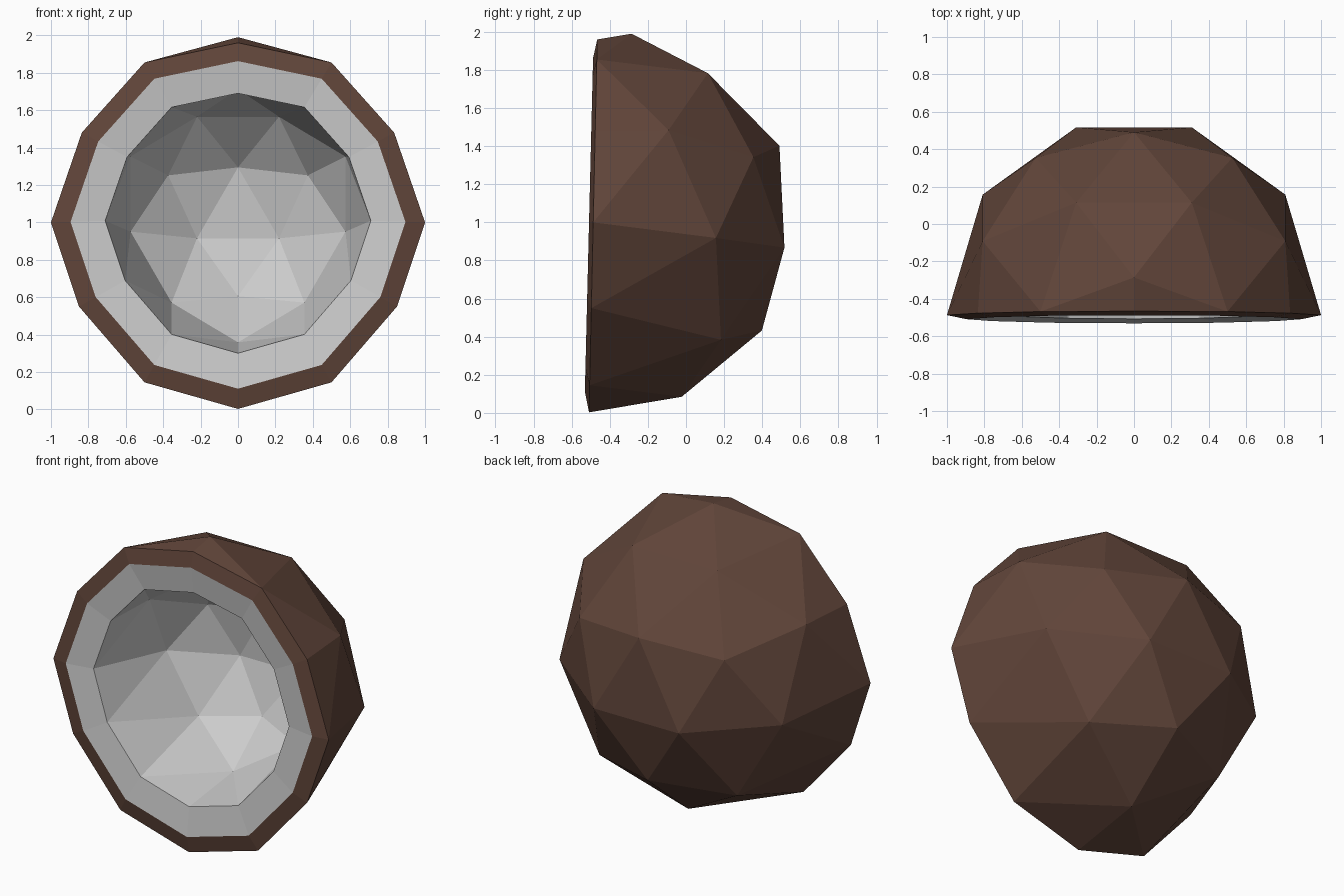
import bpy, bmesh, math
from mathutils import Matrix

if "Cube" in bpy.data.objects:
    bpy.data.objects.remove(bpy.data.objects["Cube"])

# Right half of the flattened mouth outline, (x, z - 1) from top to bottom
RIM = [(0, .96), (.5, .855), (.835, .48), (1, 0), (.85, -.45), (.5, -.855), (0, -.997)]
TILT = Matrix.Rotation(math.radians(-8), 4, 'X')


def rim_point(i, side, scale, y):
    x, z = RIM[i]
    return (side * x * scale, y + .022 * z, 1 + z * scale + (1 - scale) * .03)


def half_shell(scale, y_center, y_rim):
    """Low-poly half sphere with a flattened mouth; returns bmesh and ordered mouth loop."""
    bm = bmesh.new()
    bmesh.ops.create_icosphere(bm, subdivisions=2, radius=1,
                               matrix=Matrix.Rotation(math.radians(-90), 4, 'Z'))
    front = [v for v in bm.verts
             if not (v.co.y > -.01 or (v.co.y > -.6 and v.co.z > .4))]
    bmesh.ops.delete(bm, geom=front, context='VERTS')
    mouth = [v for v in bm.verts if v.is_boundary]
    mouth.sort(key=lambda v: math.atan2(v.co.x if abs(v.co.x) > .01 else 0.0, v.co.z) % math.tau)
    bm.transform(Matrix.Translation((0, y_center, 1 + (1 - scale) * .03))
                 @ Matrix.Scale(scale, 4) @ TILT)
    place_ring(mouth, scale, y_rim)
    return bm, mouth


def place_ring(verts, scale, y):
    n = len(verts)
    for k, v in enumerate(verts):
        i, side = (k, 1) if k <= n // 2 else (n - k, -1)
        v.co = rim_point(i, side, scale, y)


def add_lip(bm, mouth, scale, y):
    """Ring of quads facing the front, from the mouth to another ring."""
    ring = [bm.verts.new() for _ in mouth]
    place_ring(ring, scale, y)
    n = len(ring)
    for k in range(n):
        j = (k + 1) % n
        f = bm.faces.new((mouth[k], mouth[j], ring[j], ring[k]))
        f.normal_update()
        if f.normal.y > 0:
            f.normal_flip()


def finish(bm, name, color=None):
    mesh = bpy.data.meshes.new(name)
    bm.to_mesh(mesh)
    bm.free()
    ob = bpy.data.objects.new(name, mesh)
    bpy.context.collection.objects.link(ob)
    if color:
        mat = bpy.data.materials.new(name)
        mat.diffuse_color = color
        mat.use_nodes = True
        mat.node_tree.nodes["Principled BSDF"].inputs["Base Color"].default_value = mat.diffuse_color
        mesh.materials.append(mat)


# Brown husk with its narrow front edge
bm, mouth = half_shell(1.0, -.425, -.487)
add_lip(bm, mouth, .895, -.509)
finish(bm, "husk", (.12, .06, .042, 1))

# Pale flesh: hollow inside plus wide front ring
bm, mouth = half_shell(.71, -.335, -.485)
bmesh.ops.reverse_faces(bm, faces=bm.faces[:])
add_lip(bm, mouth, .895, -.509)
finish(bm, "flesh")
